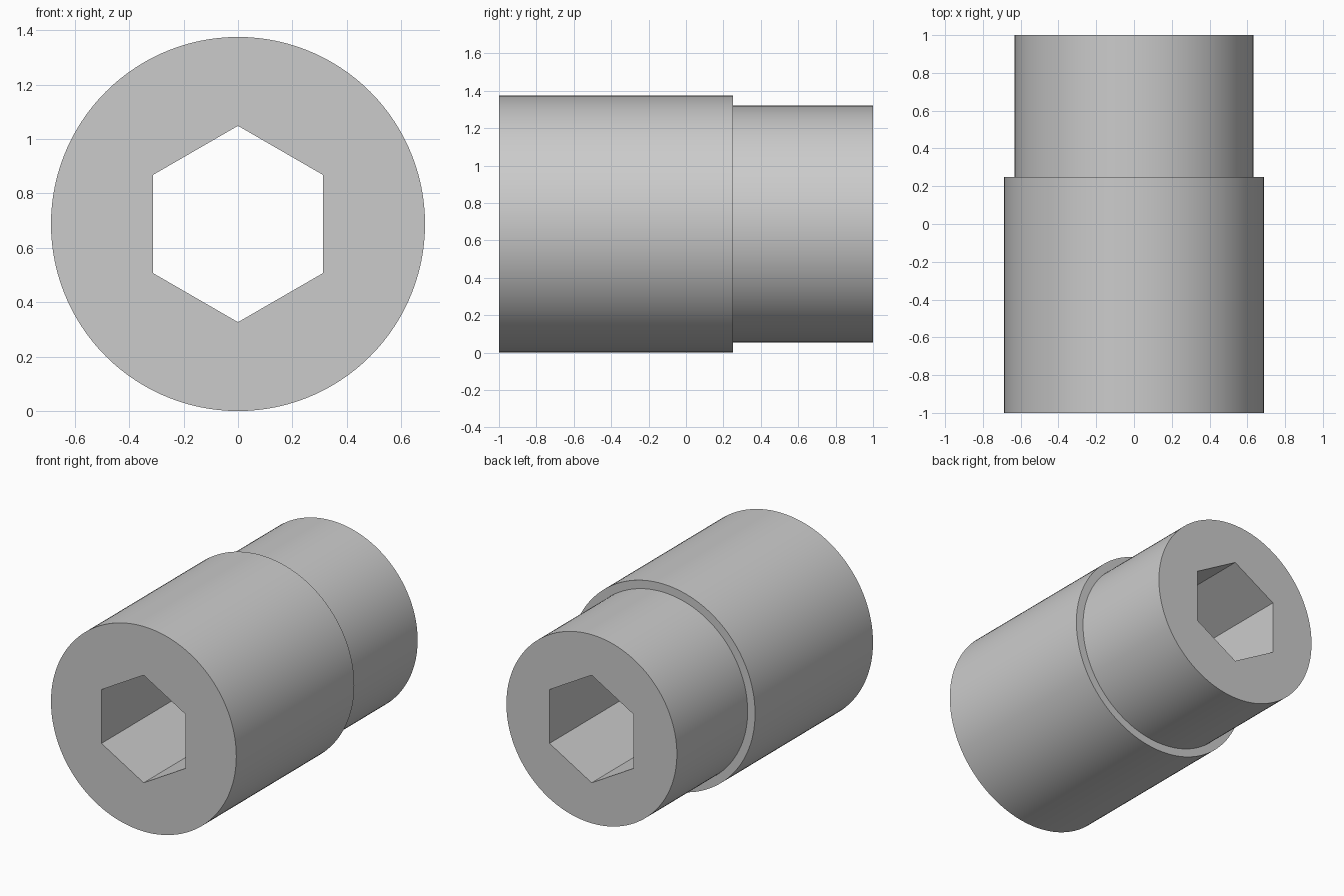
import bpy, bmesh
from math import sin, cos, pi, radians

cube = bpy.data.objects.get("Cube")
if cube:
    bpy.data.objects.remove(cube, do_unlink=True)

SEGMENTS = 120
BODY_R, NECK_R, HEX_FLAT = 0.6875, 0.6325, 0.3125
FRONT, STEP, BACK = -1, 0.25, 1


def round_section(radius):
    return lambda angle: radius


def hex_section(angle):
    # Polar radius of a hexagon with its corners at the top and bottom
    return HEX_FLAT / cos(angle % (pi / 3) - pi / 6)


# Cross-sections from the front of the bore, around the outside, to the back of the bore
sections = [(FRONT, hex_section),
            (FRONT, round_section(BODY_R)), (STEP, round_section(BODY_R)),
            (STEP, round_section(NECK_R)), (BACK, round_section(NECK_R)),
            (BACK, hex_section)]

bm = bmesh.new()
rings = []
for y, radius in sections:
    ring = []
    for i in range(SEGMENTS):
        a = 2 * pi * i / SEGMENTS
        ring.append(bm.verts.new((radius(a) * sin(a), y, BODY_R + radius(a) * cos(a))))
    rings.append(ring)

# Join neighbouring rings; the last joins the first to form the bore
for k, ring in enumerate(rings):
    following = rings[(k + 1) % len(rings)]
    for i in range(SEGMENTS):
        j = (i + 1) % SEGMENTS
        bm.faces.new((ring[i], ring[j], following[j], following[i]))
bmesh.ops.recalc_face_normals(bm, faces=bm.faces)

mesh = bpy.data.meshes.new("stepped_sleeve")
bm.to_mesh(mesh)
bm.free()
sleeve = bpy.data.objects.new("stepped_sleeve", mesh)
bpy.context.collection.objects.link(sleeve)

# Plain grey metal
grey = bpy.data.materials.new("grey")
grey.use_nodes = True
grey.diffuse_color = (0.6, 0.6, 0.6, 1)
grey.node_tree.nodes["Principled BSDF"].inputs["Base Color"].default_value = grey.diffuse_color
mesh.materials.append(grey)

# Smooth round walls, crisp rims and bore
bpy.ops.object.select_all(action="DESELECT")
sleeve.select_set(True)
bpy.context.view_layer.objects.active = sleeve
bpy.ops.object.shade_smooth_by_angle(angle=radians(30))
